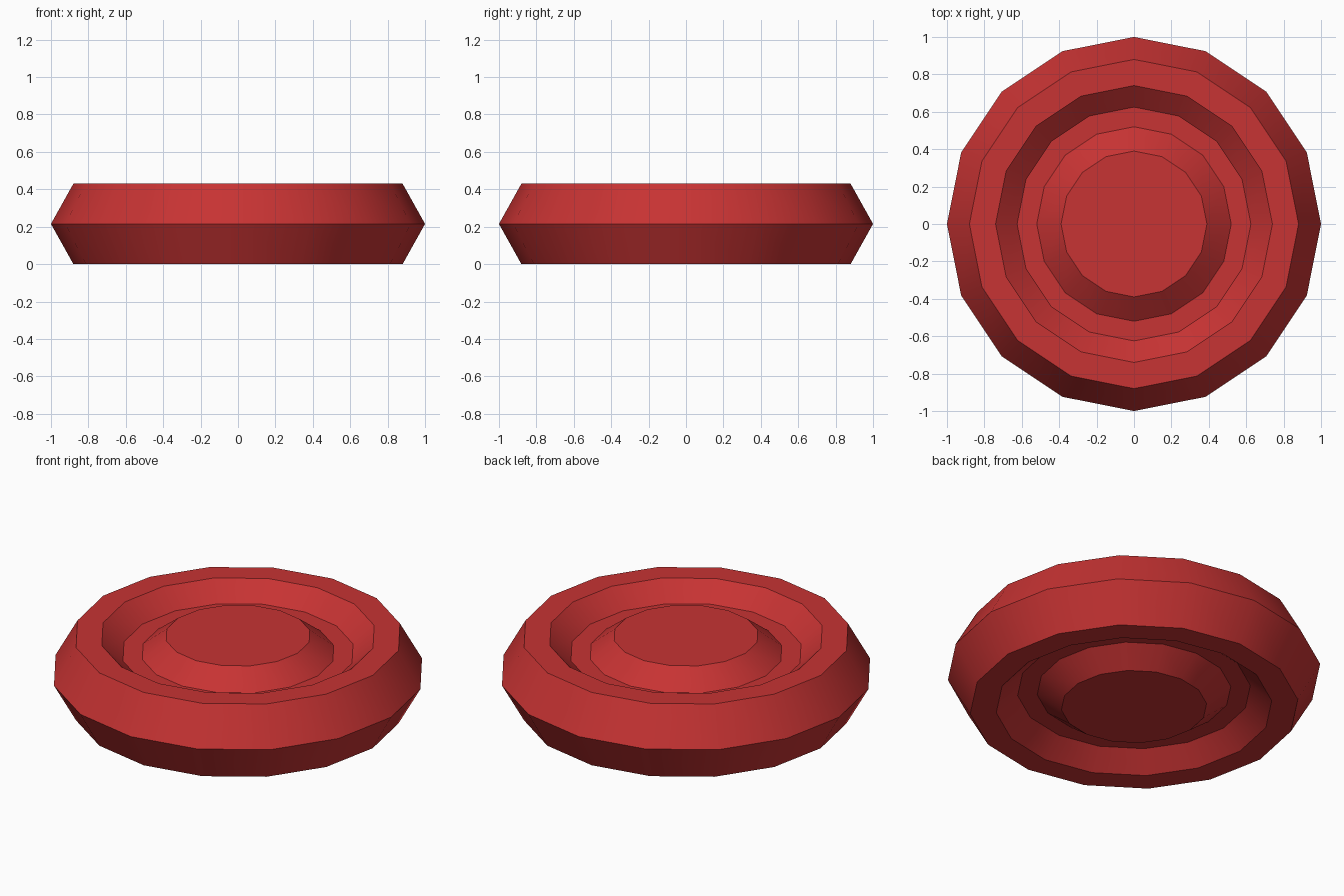
import bpy, bmesh, math

if "Cube" in bpy.data.objects:
    bpy.data.objects.remove(bpy.data.objects["Cube"])

SIDES = 16
HEIGHT = 0.43
FLOOR = 0.10   # depth of the groove on each face

red = bpy.data.materials.new("red")
red.diffuse_color = (0.57, 0.033, 0.033, 1)
red.use_nodes = True
red.node_tree.nodes["Principled BSDF"].inputs["Base Color"].default_value = red.diffuse_color

# Profile of the upper half: hub top, groove floor, rim top, outer ridge
upper = [(0.39, HEIGHT), (0.52, HEIGHT - FLOOR), (0.625, HEIGHT - FLOOR),
         (0.74, HEIGHT), (0.88, HEIGHT)]
lower = [(r, HEIGHT - z) for r, z in reversed(upper)]
profile = upper + [(1.0, HEIGHT / 2)] + lower

# Revolve the profile into a grooved disc
bm = bmesh.new()
rings = []
for r, z in profile:
    rings.append([bm.verts.new((r * math.cos(2 * math.pi * i / SIDES),
                                r * math.sin(2 * math.pi * i / SIDES), z))
                  for i in range(SIDES)])
for a, b in zip(rings, rings[1:]):
    for i in range(SIDES):
        j = (i + 1) % SIDES
        bm.faces.new((a[i], b[i], b[j], a[j]))

# Flat hub caps
bm.faces.new(rings[0])
bm.faces.new(rings[-1][::-1])
bmesh.ops.recalc_face_normals(bm, faces=bm.faces)

mesh = bpy.data.meshes.new("grooved_disc")
bm.to_mesh(mesh)
bm.free()
mesh.materials.append(red)
disc = bpy.data.objects.new("grooved_disc", mesh)
bpy.context.collection.objects.link(disc)

# Smooth around the rim, sharp along the rings
bpy.context.view_layer.objects.active = disc
disc.select_set(True)
bpy.ops.object.shade_smooth_by_angle(angle=math.radians(30))
